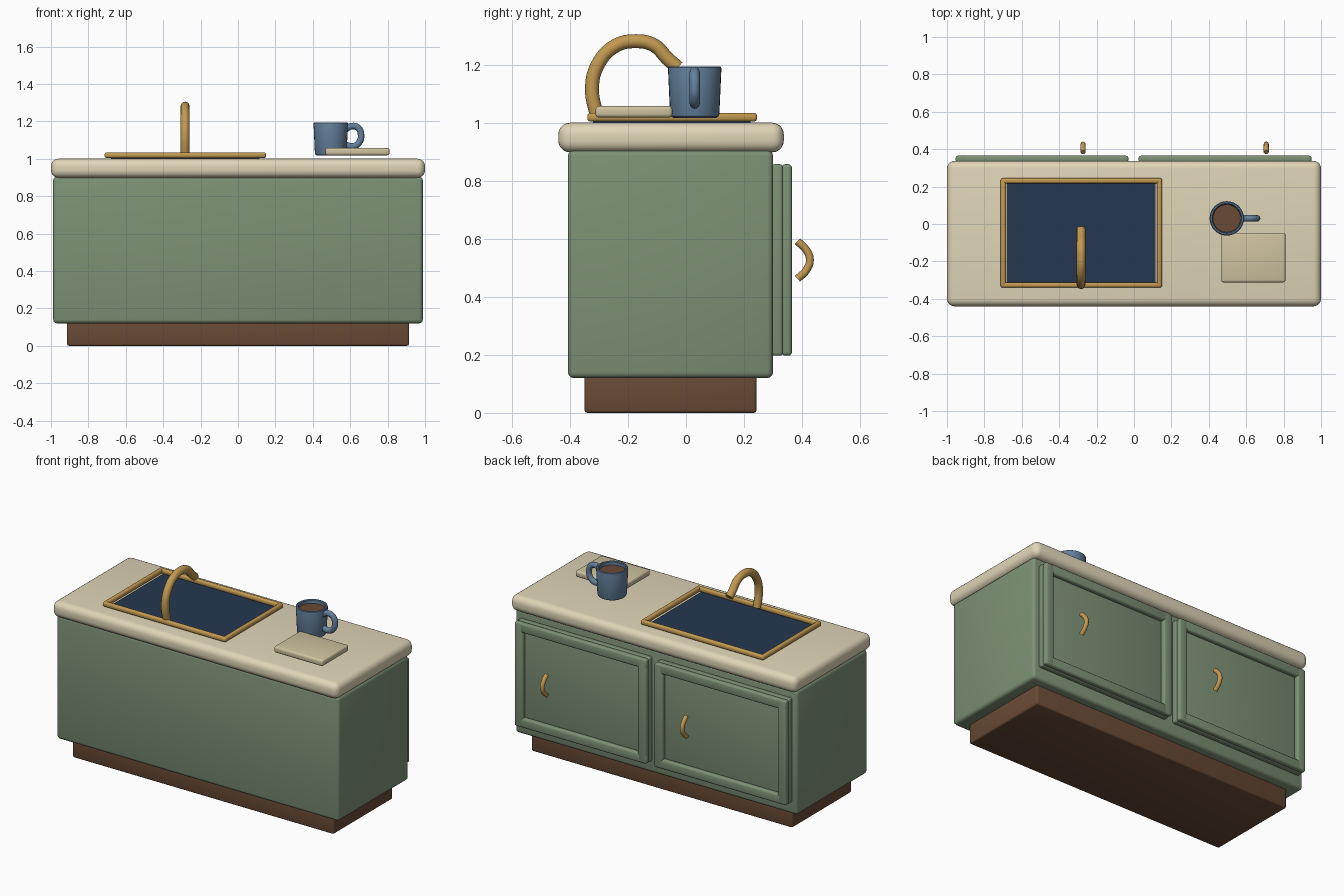
import bpy, math

if "Cube" in bpy.data.objects:
    bpy.data.objects.remove(bpy.data.objects["Cube"])


def material(name, r, g, b):
    m = bpy.data.materials.new(name)
    m.diffuse_color = [(c / 255) ** 2.2 for c in (r, g, b)] + [1]
    m.use_nodes = True
    m.node_tree.nodes["Principled BSDF"].inputs["Base Color"].default_value = m.diffuse_color
    return m


GREEN = material("green_paint", 124, 144, 117)
STONE = material("cream_stone", 223, 212, 182)
BOARD = material("pale_wood", 206, 193, 158)
BROWN = material("dark_wood", 104, 75, 56)
BRASS = material("brass", 193, 152, 82)
NAVY = material("dark_basin", 41, 58, 81)
BLUE = material("blue_glaze", 100, 128, 156)
COFFEE = material("coffee", 105, 75, 55)


def finish(o, name, mat):
    o.name = name
    o.data.materials.clear()
    o.data.materials.append(mat)
    bpy.ops.object.select_all(action='DESELECT')
    o.select_set(True)
    bpy.context.view_layer.objects.active = o
    bpy.ops.object.shade_smooth_by_angle(angle=math.radians(35))
    return o


def box(name, x, y, z, mat, bevel=0.01, seg=3):
    """Bevelled box from its (min, max) extents."""
    bpy.ops.mesh.primitive_cube_add(size=1, location=[sum(r) / 2 for r in (x, y, z)])
    o = bpy.context.object
    o.scale = [r[1] - r[0] for r in (x, y, z)]
    bpy.ops.object.transform_apply(location=False, rotation=False, scale=True)
    if bevel:
        b = o.modifiers.new("bevel", 'BEVEL')
        b.width, b.segments = bevel, seg
        bpy.ops.object.modifier_apply(modifier=b.name)
    return finish(o, name, mat)


def tube(name, pts, radius, mat):
    """Round tube through points, capped."""
    c = bpy.data.curves.new(name, 'CURVE')
    c.dimensions = '3D'
    c.bevel_depth, c.bevel_resolution = radius, 4
    c.resolution_u, c.use_fill_caps = 6, True
    s = c.splines.new('BEZIER')
    s.bezier_points.add(len(pts) - 1)
    for bp, p in zip(s.bezier_points, pts):
        bp.co = p
        bp.handle_left_type = bp.handle_right_type = 'AUTO'
    o = bpy.data.objects.new(name, c)
    bpy.context.collection.objects.link(o)
    bpy.ops.object.select_all(action='DESELECT')
    o.select_set(True)
    bpy.context.view_layer.objects.active = o
    bpy.ops.object.convert(target='MESH')
    return finish(bpy.context.object, name, mat)


def lathe(name, profile, centre, mat, n=32):
    """Revolve an (r, z) profile that starts and ends on the axis."""
    verts, faces = [], []
    for r, z in profile:
        for i in range(n):
            a = 2 * math.pi * i / n
            verts.append((r * math.cos(a), r * math.sin(a), z))
    for k in range(len(profile) - 1):
        for i in range(n):
            j = (i + 1) % n
            faces.append((k * n + i, k * n + j, (k + 1) * n + j, (k + 1) * n + i))
    faces.append(tuple(reversed(range(n))))
    last = (len(profile) - 1) * n
    faces.append(tuple(range(last, last + n)))
    me = bpy.data.meshes.new(name)
    me.from_pydata(verts, [], faces)
    o = bpy.data.objects.new(name, me)
    o.location = centre
    bpy.context.collection.objects.link(o)
    return finish(o, name, mat)


def frame(name, a, b, width, place, mat, bevel):
    """Four bars around the rectangle a x b; place maps (range, range) to a box."""
    (a0, a1), (b0, b1) = a, b
    bars = {"left": ((a0, a0 + width), b), "right": ((a1 - width, a1), b),
            "low": (a, (b0, b0 + width)), "high": (a, (b1 - width, b1))}
    for side, (ra, rb) in bars.items():
        box(f"{name}_{side}", *place(ra, rb), mat, bevel)


# Cabinet body, plinth and worktop
box("plinth", (-0.914, 0.914), (-0.35, 0.243), (0, 0.14), BROWN, 0.01)
box("cabinet", (-0.988, 0.988), (-0.407, 0.30), (0.12, 0.905), GREEN, 0.02)
box("worktop", (-1, 1), (-0.44, 0.337), (0.898, 1.0), STONE, 0.04, 5)

# Doors on the back, each with a raised frame and a bowed handle
for side, cx in (("left", -0.492), ("right", 0.487)):
    dx, dz = (cx - 0.462, cx + 0.462), (0.197, 0.857)
    box(f"{side}_door", dx, (0.295, 0.334), dz, GREEN, 0.01)
    frame(f"{side}_door_frame", dx, dz, 0.06,
          lambda a, b: (a, (0.330, 0.365), b), GREEN, 0.012)
    hx = cx + 0.22
    tube(f"{side}_door_handle",
         [(hx, y, z) for y, z in ((0.384, 0.592), (0.414, 0.562), (0.427, 0.527),
                                  (0.414, 0.491), (0.384, 0.462))], 0.0135, BRASS)

# Sink basin surface, rim and tap
box("sink_basin", (-0.68, 0.115), (-0.32, 0.222), (0.96, 1.006), NAVY, 0)
frame("sink_rim", (-0.713, 0.15), (-0.34, 0.245), 0.028,
      lambda a, b: (a, b, (1.004, 1.034)), BRASS, 0.011)
tube("tap", [(-0.283, y, z) for y, z in (
    (-0.307, 1.02), (-0.324, 1.12), (-0.303, 1.202), (-0.245, 1.264), (-0.17, 1.281),
    (-0.107, 1.265), (-0.065, 1.222), (-0.028, 1.19))], 0.024, BRASS)

# Chopping board
box("board", (0.467, 0.81), (-0.312, -0.047), (1.018, 1.058), BOARD, 0.012)

# Mug, its handle and the coffee
MX, MY = 0.496, 0.03
lathe("mug", [(0.0005, 1.017), (0.074, 1.017), (0.081, 1.021), (0.085, 1.03), (0.092, 1.185),
              (0.091, 1.191), (0.087, 1.194), (0.080, 1.194), (0.076, 1.19),
              (0.073, 1.04), (0.0005, 1.035)], (MX, MY, 0), BLUE)
lathe("coffee", [(0.0005, 1.15), (0.0745, 1.15), (0.0745, 1.172), (0.0005, 1.172)],
      (MX, MY, 0), COFFEE)
tube("mug_handle", [(x, MY, z) for x, z in (
    (0.572, 1.155), (0.605, 1.174), (0.641, 1.166), (0.658, 1.125),
    (0.646, 1.085), (0.615, 1.066), (0.572, 1.075))], 0.0175, BLUE)
